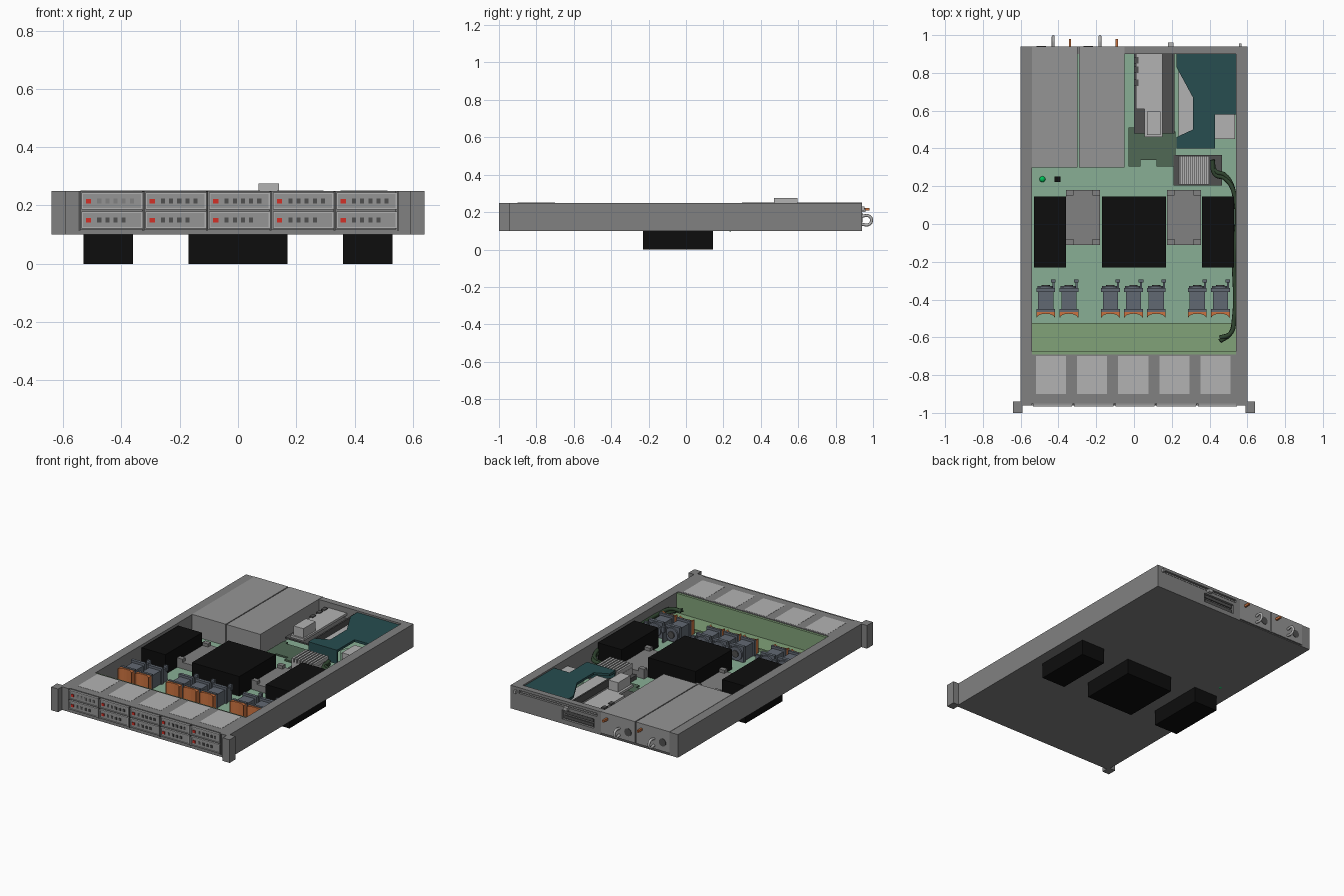
import bpy, bmesh, math
from mathutils import Vector, Matrix

if "Cube" in bpy.data.objects:
    bpy.data.objects.remove(bpy.data.objects["Cube"])


def mat(name, r, g, b):
    m = bpy.data.materials.new(name)
    m.diffuse_color = (r, g, b, 1)
    m.use_nodes = True
    m.node_tree.nodes["Principled BSDF"].inputs["Base Color"].default_value = m.diffuse_color
    return m


STEEL = mat("steel", .22, .22, .22)
PSU = mat("psu_grey", .30, .30, .30)
LIGHT = mat("light_grey", .45, .45, .45)
DARK = mat("dark_grey", .08, .08, .08)
BLACK = mat("black", .004, .004, .004)
GREEN = mat("board_green", .25, .43, .30)
OLIVE = mat("backplane_green", .22, .36, .19)
MOSS = mat("riser_green", .08, .14, .09)
TEAL = mat("teal", .02, .075, .08)
SLATE = mat("fan_slate", .12, .14, .17)
ORANGE = mat("orange", .60, .17, .05)
RED = mat("red", .65, .03, .02)
LED = mat("led_green", .0, .55, .1)
CABLE = mat("cable_green", .03, .06, .03)


def finish(name, bm, m):
    bmesh.ops.recalc_face_normals(bm, faces=bm.faces[:])
    me = bpy.data.meshes.new(name)
    bm.to_mesh(me)
    bm.free()
    me.materials.append(m)
    ob = bpy.data.objects.new(name, me)
    bpy.context.collection.objects.link(ob)
    return ob


def boxes(name, m, *dims):
    """One object from boxes given as (x0, x1, y0, y1, z0, z1)."""
    bm = bmesh.new()
    for x0, x1, y0, y1, z0, z1 in dims:
        c = Matrix.Translation(((x0 + x1) / 2, (y0 + y1) / 2, (z0 + z1) / 2))
        bmesh.ops.create_cube(bm, size=1, matrix=c @ Matrix.Diagonal((x1 - x0, y1 - y0, z1 - z0, 1)))
    return finish(name, bm, m)


def prism(name, m, pts, z0, z1):
    """Outline in the xy plane, extruded from z0 to z1."""
    bm = bmesh.new()
    f = bm.faces.new([bm.verts.new((x, y, z0)) for x, y in pts])
    ext = bmesh.ops.extrude_face_region(bm, geom=[f])["geom"]
    bmesh.ops.translate(bm, vec=(0, 0, z1 - z0), verts=[v for v in ext if isinstance(v, bmesh.types.BMVert)])
    return finish(name, bm, m)


def cyl(name, m, centre, r, depth, n=20):
    """Cylinder along y."""
    bm = bmesh.new()
    bmesh.ops.create_cone(bm, cap_ends=True, segments=n, radius1=r, radius2=r, depth=depth,
                          matrix=Matrix.Translation(centre) @ Matrix.Rotation(math.pi / 2, 4, 'X'))
    return finish(name, bm, m)


def tube(name, m, pts, r):
    cu = bpy.data.curves.new(name, 'CURVE')
    cu.dimensions = '3D'
    cu.bevel_depth, cu.bevel_resolution, cu.resolution_u, cu.use_fill_caps = r, 2, 8, True
    sp = cu.splines.new('BEZIER')
    sp.bezier_points.add(len(pts) - 1)
    for p, co in zip(sp.bezier_points, pts):
        p.co = co
        p.handle_left_type = p.handle_right_type = 'AUTO'
    cu.materials.append(m)
    ob = bpy.data.objects.new(name, cu)
    bpy.context.collection.objects.link(ob)


# chassis tray, side walls and mounting ears
boxes("chassis_floor", STEEL, (-.6, .6, -.96, .94, .10, .107))
for s, side in ((-1, "left"), (1, "right")):
    xa, xb = sorted((s * .54, s * .6))
    boxes(side + "_wall", STEEL, (xa, xb, -.96, .94, .10, .25))
    xa, xb = sorted((s * .59, s * .64))
    boxes(side + "_ear", STEEL, (xa, xb, -1, -.94, .10, .25))

# rear wall with recessed card slots
rear = boxes("rear_wall", STEEL, (-.05, .54, .90, .94, .107, .25))
cut = boxes("slot_cutter", DARK, (-.02, .56, .925, .96, .212, .232), (0, .23, .925, .96, .13, .19))
cut.hide_render = True
mod = rear.modifiers.new("slots", 'BOOLEAN')
mod.object, mod.solver = cut, 'EXACT'
bpy.context.view_layer.objects.active = rear
bpy.ops.object.modifier_apply(modifier="slots")
bpy.data.objects.remove(cut)
boxes("slot_covers", DARK, (.01, .22, .92, .932, .135, .155), (.01, .22, .92, .932, .165, .185))
boxes("slot_bar", LIGHT, (-.01, .53, .92, .934, .218, .226))
boxes("rear_tabs", LIGHT, (.18, .21, .94, .96, .20, .22), (.555, .568, .94, .955, .21, .23))

# drive cage and front drives
boxes("drive_cage", STEEL, (-.54, .54, -.95, -.69, .107, .25))
boxes("front_bottom_strip", STEEL, (-.54, .54, -.96, -.95, .107, .118))
boxes("bay_dividers", DARK, *[(-.547 + .2185 * i, -.540 + .2185 * i, -.962, -.95, .112, .248) for i in range(6)])
boxes("cage_panels", LIGHT, *[(-.52 + .218 * i, -.36 + .218 * i, -.90, -.70, .245, .251) for i in range(5)])
for row, z in enumerate((.121, .187)):
    for i in range(5):
        x = -.536 + .2185 * i
        n = f"drive_{row}_{i}_"
        boxes(n + "face", PSU, (x, x + .208, -.962, -.945, z, z + .058))
        boxes(n + "rim", LIGHT, (x, x + .208, -.967, -.962, z, z + .005), (x, x + .208, -.967, -.962, z + .053, z + .058),
              (x, x + .005, -.967, -.962, z + .005, z + .053), (x + .203, x + .208, -.967, -.962, z + .005, z + .053))
        boxes(n + "button", RED, (x + .014, x + .032, -.967, -.96, z + .020, z + .036))
        boxes(n + "vents", DARK if (row, i) != (1, 0) else STEEL,
              *[(x + .053 + .028 * k, x + .067 + .028 * k, -.965, -.96, z + .020, z + .037) for k in range(4 + (row and 1))])

# main board and backplane
boxes("main_board", GREEN, (-.54, .54, -.53, .90, .107, .113))
boxes("backplane_base", OLIVE, (-.54, .54, -.69, -.53, .107, .120))
boxes("backplane", OLIVE, (-.54, .54, -.69, -.675, .12, .245))
boxes("backplane_ledge", OLIVE, (-.54, .54, -.537, -.525, .107, .127))

# memory blocks passing through the floor
for n, a, b in (("left", -.53, -.36), ("centre", -.17, .17), ("right", .36, .53)):
    boxes(n + "_memory_block", BLACK, (a, b, -.23, .145, 0, .24))

# processor plates with corner tabs
for n, x in (("left", -.27), ("right", .265)):
    boxes(n + "_processor_plate", STEEL, (x - .09, x + .09, -.11, .18, .113, .155))
    boxes(n + "_processor_tabs", STEEL, *[(x + s * .07 - .02, x + s * .07 + .02, y, y + .03, .155, .175)
                                          for s in (-1, 1) for y in (-.11, .15)])

# fans: two flanges, round barrel, hub, side tab and orange grip
for i, x in enumerate((-.467, -.345, -.125, -.003, .118, .335, .457)):
    n = f"fan_{i}_"
    boxes(n + "frame", SLATE, (x - .05, x + .05, -.36, -.34, .113, .215), (x - .05, x + .05, -.465, -.45, .113, .215),
          (x - .04, x + .04, -.45, -.36, .113, .20))
    cyl(n + "ring", SLATE, (x, -.335, .163), .044, .012)
    cyl(n + "hub", DARK, (x, -.328, .163), .022, .012)
    boxes(n + "tab", SLATE, (x + .035, x + .045, -.34, -.295, .113, .20), (x + .028, x + .052, -.31, -.295, .18, .215))
    arc = [(x + .046 * math.cos(t), -.495 + .02 * math.sin(t)) for t in [math.pi * k / 8 for k in range(9)]]
    prism(n + "grip", ORANGE, [(x + .05, -.495)] + arc + [(x - .05, -.495), (x - .05, -.465), (x + .05, -.465)], .12, .21)

# power supplies with handles and latches
for n, a, b in (("left", -.54, -.298), ("right", -.292, -.05)):
    boxes(n + "_power_supply", PSU, (a, b, .30, .94, .113, .252))
    x = a + .112
    tube(n + "_psu_handle", LIGHT, [(x, .935, .135), (x, .98, .135), (x, .992, .157), (x, .98, .178), (x, .935, .178)], .008)
    boxes(n + "_psu_latch", ORANGE, (b - .047, b - .035, .935, .98, .208, .222))
    cyl(n + "_psu_socket", DARK, (a + .05, .938, .17), .025, .01)

# riser card assembly behind the board
prism("riser_board", MOSS, [(-.03, .305), (.035, .305), (.035, .34), (.12, .34), (.12, .305), (.22, .305),
                            (.22, .49), (0, .49), (0, .51), (-.03, .51)], .125, .135)
boxes("riser_bracket", DARK, (0, .215, .48, .90, .17, .18), (.205, .215, .48, .90, .113, .225))
prism("expansion_card", LIGHT, [(.01, .90), (.15, .90), (.15, .46), (.055, .46), (.055, .61), (.01, .61)], .20, .215)
boxes("card_clips", DARK, *[(0, .025, y, y + .035, .20, .22) for y in (.73, .80, .85)])
boxes("card_connector", LIGHT, (.07, .14, .47, .595, .215, .275))

# teal air shroud with the bracket under it
prism("teal_shroud", TEAL, [(.225, .90), (.54, .90), (.54, .58), (.43, .58), (.43, .40), (.225, .40),
                            (.225, .46), (.312, .50), (.312, .67), (.225, .83)], .225, .24)
boxes("shroud_front", TEAL, (.225, .43, .40, .41, .15, .225))
boxes("shroud_bracket", LIGHT, (.235, .32, .46, .84, .19, .205))
boxes("shroud_block", LIGHT, (.43, .535, .45, .58, .113, .205))
bm = bmesh.new()
bmesh.ops.create_cone(bm, cap_ends=True, segments=20, radius1=.045, radius2=.045, depth=.07,
                      matrix=Matrix.Translation((.44, .50, .16)))
finish("shroud_post", bm, GREEN)

# finned heat sink
boxes("sink_base", DARK, (.21, .465, .205, .365, .113, .14))
boxes("sink_body", LIGHT, (.235, .39, .21, .36, .14, .185))
boxes("sink_fins", LIGHT, *[(.237 + .021 * k, .25 + .021 * k, .21, .36, .185, .21) for k in range(8)])

# cable pair along the right wall
for k, d in enumerate((0, .018)):
    tube(f"cable_{k}", CABLE, [(.415, .34, .17 + d), (.43, .28 - d, .18), (.48, .26 - d, .18), (.528, .17, .17 + d),
                               (.53, -.2, .17 + d), (.53, -.50, .17 + d), (.51, -.58, .17 + d), (.455, -.62 + d, .18)], .012)

# indicator light and chip
bm = bmesh.new()
bmesh.ops.create_uvsphere(bm, u_segments=16, v_segments=8, radius=.016, matrix=Matrix.Translation((-.485, .237, .113)))
finish("indicator_light", bm, LED)
boxes("small_chip", BLACK, (-.42, -.39, .222, .252, .107, .128))
